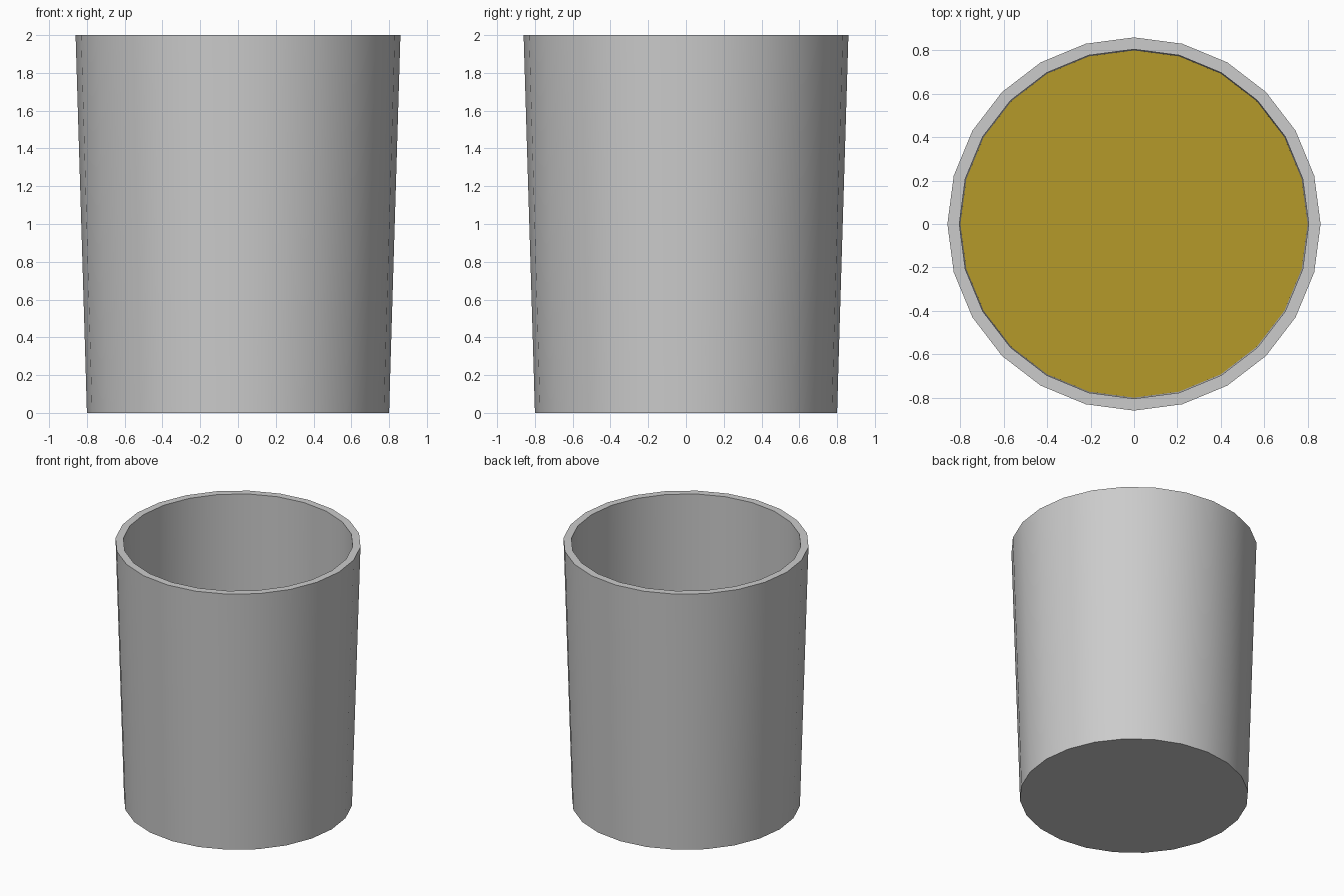
import bpy, bmesh
from math import cos, sin, pi, radians

if "Cube" in bpy.data.objects:
    bpy.data.objects.remove(bpy.data.objects["Cube"])

SIDES = 24


def ring(bm, r, z):
    return [bm.verts.new((r * cos(2 * pi * i / SIDES), r * sin(2 * pi * i / SIDES), z))
            for i in range(SIDES)]


def lathe(name, profile, cap_start=False, cap_end=False):
    """Revolve (radius, z) points, optionally closing the ends."""
    bm = bmesh.new()
    rings = [ring(bm, r, z) for r, z in profile]
    for a, b in zip(rings, rings[1:]):
        for i in range(SIDES):
            j = (i + 1) % SIDES
            bm.faces.new((a[i], a[j], b[j], b[i]))
    if cap_start:
        bm.faces.new(rings[0][::-1])
    if cap_end:
        bm.faces.new(rings[-1])
    mesh = bpy.data.meshes.new(name)
    bm.to_mesh(mesh)
    bm.free()
    obj = bpy.data.objects.new(name, mesh)
    bpy.context.collection.objects.link(obj)
    bpy.ops.object.select_all(action='DESELECT')
    obj.select_set(True)
    bpy.context.view_layer.objects.active = obj
    bpy.ops.object.shade_smooth_by_angle(angle=radians(30))
    return obj


# Tumbler: flat base, tapered outside, flat rim, straight bore, inner floor
cup = lathe("tumbler", [(0.80, 0), (0.81, 0.345), (0.86, 2), (0.805, 2), (0.80, 0.345)],
            cap_start=True, cap_end=True)

# Drink-coloured inner floor
drink = bpy.data.materials.new("drink")
drink.diffuse_color = (0.46, 0.32, 0.023, 1)
drink.use_nodes = True
drink.node_tree.nodes["Principled BSDF"].inputs["Base Color"].default_value = drink.diffuse_color
cup.data.materials.append(None)
cup.data.materials.append(drink)
cup.data.polygons[len(cup.data.polygons) - 1].material_index = 1
